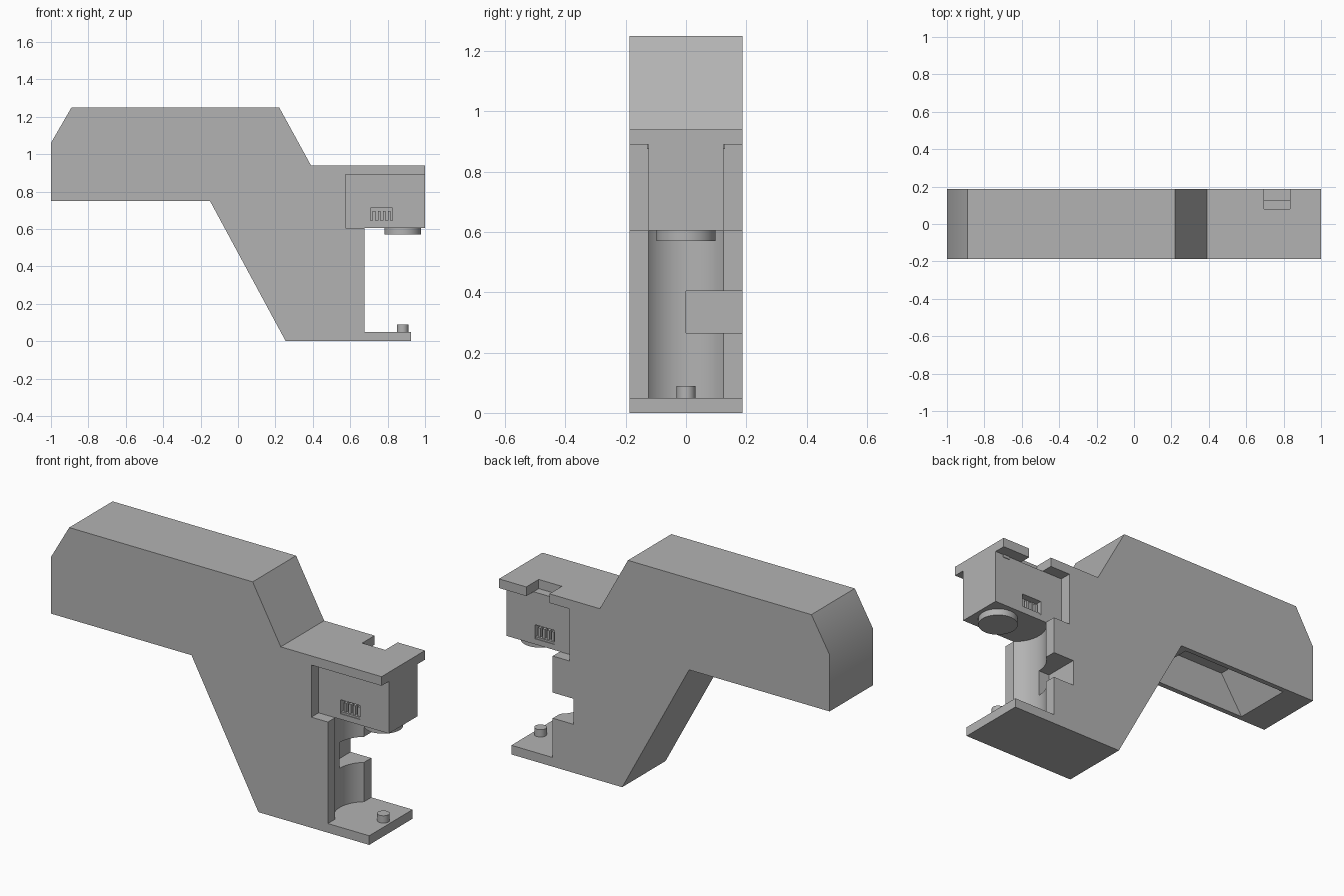
import bpy, bmesh, math

if "Cube" in bpy.data.objects:
    bpy.data.objects.remove(bpy.data.objects["Cube"])

grey = bpy.data.materials.new("plain_grey")
grey.diffuse_color = (0.45, 0.45, 0.45, 1)
grey.use_nodes = True
grey.node_tree.nodes["Principled BSDF"].inputs["Base Color"].default_value = grey.diffuse_color


def finish(name, bm):
    bmesh.ops.recalc_face_normals(bm, faces=bm.faces)
    me = bpy.data.meshes.new(name)
    bm.to_mesh(me)
    bm.free()
    me.materials.append(grey)
    ob = bpy.data.objects.new(name, me)
    bpy.context.collection.objects.link(ob)
    return ob


def prism(name, pts, y0, y1):
    """Extrude an x-z outline from y0 to y1."""
    bm = bmesh.new()
    face = bm.faces.new([bm.verts.new((x, y0, z)) for x, z in pts])
    ext = bmesh.ops.extrude_face_region(bm, geom=[face])
    verts = [v for v in ext["geom"] if isinstance(v, bmesh.types.BMVert)]
    bmesh.ops.translate(bm, vec=(0, y1 - y0, 0), verts=verts)
    return finish(name, bm)


def box(name, x, y, z):
    return prism(name, [(x[0], z[0]), (x[1], z[0]), (x[1], z[1]), (x[0], z[1])], *y)


def cylinder(name, x, r, z0, z1, n=48):
    bm = bmesh.new()
    bmesh.ops.create_cone(bm, cap_ends=True, segments=n, radius1=r, radius2=r, depth=z1 - z0)
    bmesh.ops.translate(bm, vec=(x, 0, (z0 + z1) / 2), verts=bm.verts)
    return finish(name, bm)


def cut(ob, cutters):
    """Subtract the cutters, bake the result and remove them."""
    for c in cutters:
        m = ob.modifiers.new("cut", 'BOOLEAN')
        m.operation, m.solver, m.object = 'DIFFERENCE', 'EXACT', c
    dg = bpy.context.evaluated_depsgraph_get()
    me = bpy.data.meshes.new_from_object(ob.evaluated_get(dg))
    ob.modifiers.clear()
    ob.data = me
    for c in cutters:
        bpy.data.objects.remove(c)


def smooth(ob):
    bpy.ops.object.select_all(action='DESELECT')
    ob.select_set(True)
    bpy.context.view_layer.objects.active = ob
    bpy.ops.object.shade_smooth_by_angle(angle=math.radians(35))


W = 0.1875   # half width of the body
H = 0.125    # half width of the head

# Main arm, column, base plate and top plate in one outline
body = prism("body", [(-1, 0.75), (-1, 1.06), (-0.89, 1.25), (0.22, 1.25), (0.39, 0.94),
                      (1, 0.94), (1, 0.89), (0.575, 0.89), (0.575, 0.605), (0.675, 0.605),
                      (0.675, 0.05), (0.925, 0.05), (0.925, 0), (0.255, 0), (-0.15, 0.75)], -W, W)
depth = 0.06
r = (H * H + depth * depth) / (2 * depth)
cut(body, [
    cylinder("scoop_cutter", 0.675 - depth + r, r, 0.05, 0.65, 96),
    box("side_notch_cutter", (0.55, 0.8), (0, 0.3), (0.265, 0.405)),
    box("top_notch_cutter", (0.695, 0.835), (0.08, 0.3), (0.87, 1)),
    prism("underside_cutter", [(-0.83, 0.7), (-0.2, 0.7), (-0.2, 0.95), (-0.7, 0.95), (-0.83, 0.75)],
          -0.16, 0.16),
])
smooth(body)

# Head block with a connector socket on both sides
head = box("head", (0.575, 1), (-H, H), (0.605, 0.89))
sockets = []
for s in (-1, 1):
    ys = sorted((s * (H - 0.035), s * (H + 0.05)))
    sockets.append(box("socket_cutter", (0.708, 0.827), ys, (0.635, 0.712)))
cut(head, sockets)

for s, side in ((-1, "front"), (1, "back")):
    # Pins and lower lip inside the socket
    ys = sorted((s * (H - 0.036), s * (H - 0.012)))
    for i in range(4):
        x = 0.727 + i * 0.0275
        box(f"{side}_pin_{i + 1}", (x - 0.007, x + 0.007), ys, (0.645, 0.695))
    box(f"{side}_socket_lip", (0.708, 0.827), sorted((s * (H - 0.036), s * (H - 0.004))), (0.63, 0.645))
    # Small latch near the head top
    box(f"{side}_latch", (0.912, 0.953), sorted((s * (H - 0.01), s * (H + 0.004))), (0.875, 0.89))

# Lens disc below the head and button on the base plate
smooth(cylinder("lens_disc", 0.88, 0.098, 0.57, 0.61, 64))
smooth(cylinder("base_button", 0.88, 0.031, 0.045, 0.09, 32))
